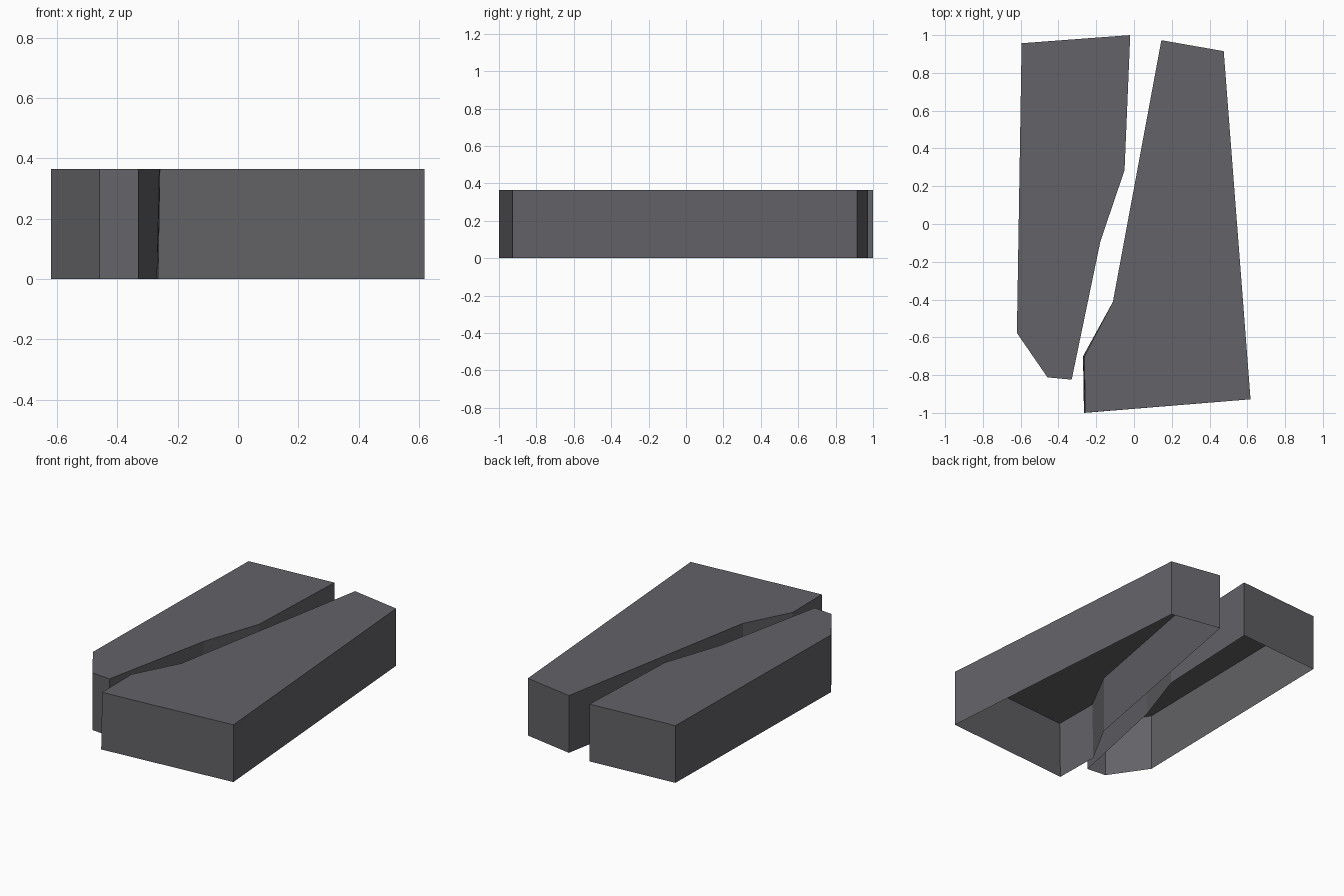
import bpy, bmesh

if "Cube" in bpy.data.objects:
    bpy.data.objects.remove(bpy.data.objects["Cube"])

HEIGHT = 0.365

mat = bpy.data.materials.new("dark_grey")
mat.diffuse_color = (0.125, 0.122, 0.135, 1)
mat.use_nodes = True
mat.node_tree.nodes["Principled BSDF"].inputs["Base Color"].default_value = mat.diffuse_color


def open_prism(name, base, top=None):
    """Walls and a roof over a counter-clockwise outline, open underneath."""
    top = top or base
    bm = bmesh.new()
    lo = [bm.verts.new((x, y, 0)) for x, y in base]
    hi = [bm.verts.new((x, y, HEIGHT)) for x, y in top]
    n = len(lo)
    for i in range(n):
        j = (i + 1) % n
        bm.faces.new((lo[i], lo[j], hi[j], hi[i]))
    bm.faces.new(hi)
    mesh = bpy.data.meshes.new(name)
    bm.to_mesh(mesh)
    bm.free()
    mesh.materials.append(mat)
    obj = bpy.data.objects.new(name, mesh)
    bpy.context.collection.objects.link(obj)
    return obj


# Left block with a bent inner side and a cut front corner
open_prism("left_block", [
    (-0.595, 0.957), (-0.62, -0.577), (-0.458, -0.812), (-0.33, -0.824),
    (-0.178, -0.092), (-0.05, 0.285), (-0.02, 1.0)])

# Right block, whose inner front edge leans in slightly
shared = [(0.617, -0.928), (0.475, 0.915), (0.145, 0.973), (-0.112, -0.413)]
open_prism("right_block",
           [(-0.265, -1.0)] + shared + [(-0.27, -0.70)],
           [(-0.259, -0.999)] + shared + [(-0.262, -0.70)])
